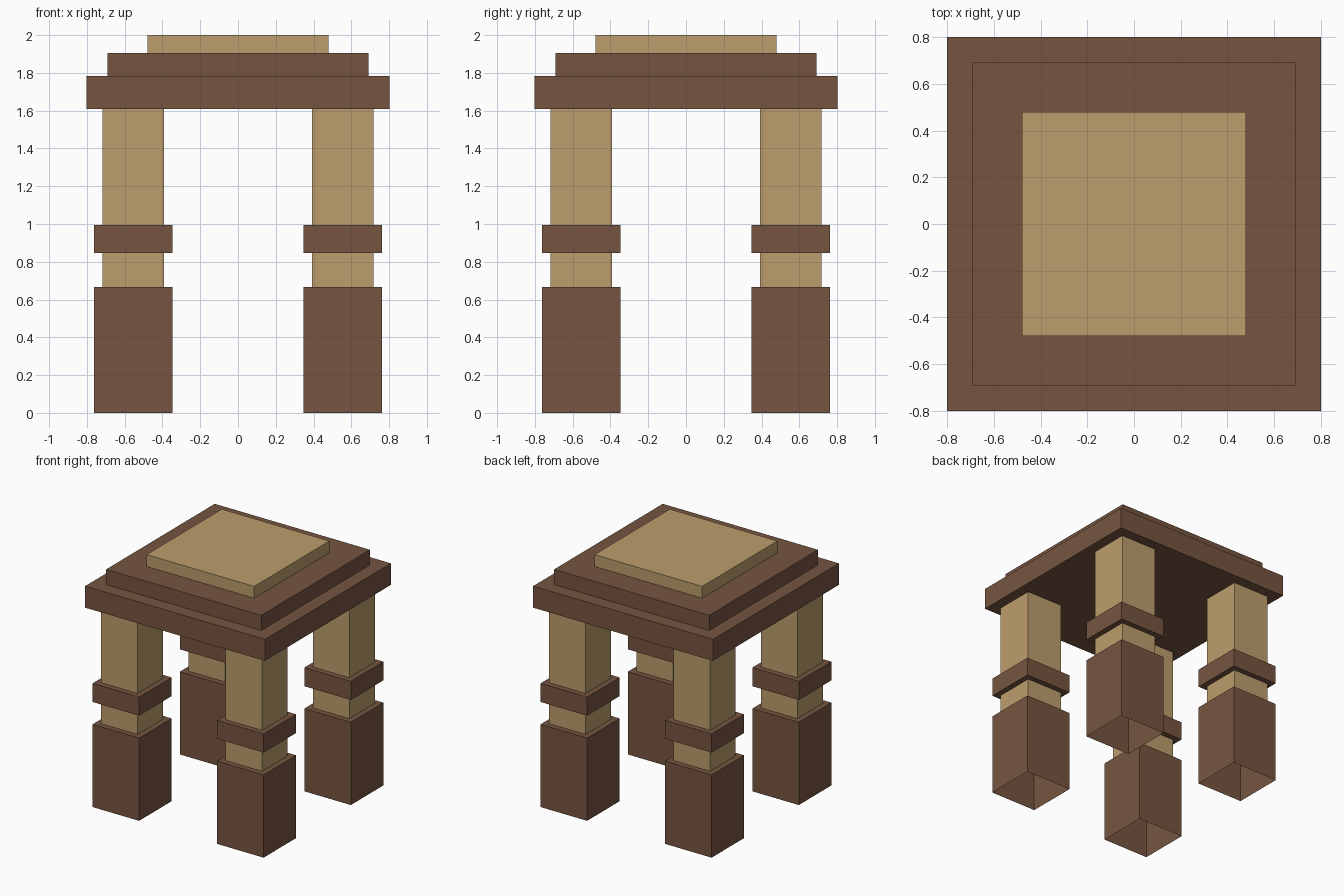
import bpy, bmesh
from mathutils import Matrix

if "Cube" in bpy.data.objects:
    bpy.data.objects.remove(bpy.data.objects["Cube"])


def material(name, rgb):
    m = bpy.data.materials.new(name)
    m.diffuse_color = (*rgb, 1)
    m.use_nodes = True
    m.node_tree.nodes["Principled BSDF"].inputs["Base Color"].default_value = m.diffuse_color
    return m


brown = material("dark brown wood", (0.181, 0.091, 0.051))
tan = material("pale tan wood", (0.503, 0.337, 0.153))


def box(name, cx, cy, half, z0, z1, mat, open_bottom=False, open_top=False):
    """Square box with optional missing end faces."""
    bm = bmesh.new()
    mtx = Matrix.Translation((cx, cy, (z0 + z1) / 2)) @ Matrix.Diagonal((half * 2, half * 2, z1 - z0, 1))
    bmesh.ops.create_cube(bm, size=1, matrix=mtx)
    bm.normal_update()
    ends = [f for f in bm.faces
            if (open_bottom and f.normal.z < -0.5) or (open_top and f.normal.z > 0.5)]
    bmesh.ops.delete(bm, geom=ends, context='FACES')
    mesh = bpy.data.meshes.new(name)
    bm.to_mesh(mesh)
    bm.free()
    mesh.materials.append(mat)
    obj = bpy.data.objects.new(name, mesh)
    bpy.context.collection.objects.link(obj)


# four legs: hollow foot block, shaft and collar
C = 0.5545
for side, sx in (("left", -1), ("right", 1)):
    for end, sy in (("front", -1), ("back", 1)):
        x, y, n = sx * C, sy * C, f"{end}_{side}"
        box(n + "_foot", x, y, 0.207, 0, 0.666, brown, open_bottom=True)
        box(n + "_shaft", x, y, 0.162, 0.666, 1.61, tan, True, True)
        box(n + "_collar", x, y, 0.207, 0.846, 0.996, brown)

# stepped top slab
box("lower_slab", 0, 0, 0.801, 1.61, 1.783, brown)
box("middle_slab", 0, 0, 0.691, 1.783, 1.905, brown, open_bottom=True)
box("top_panel", 0, 0, 0.479, 1.905, 2.0, tan, open_bottom=True)
